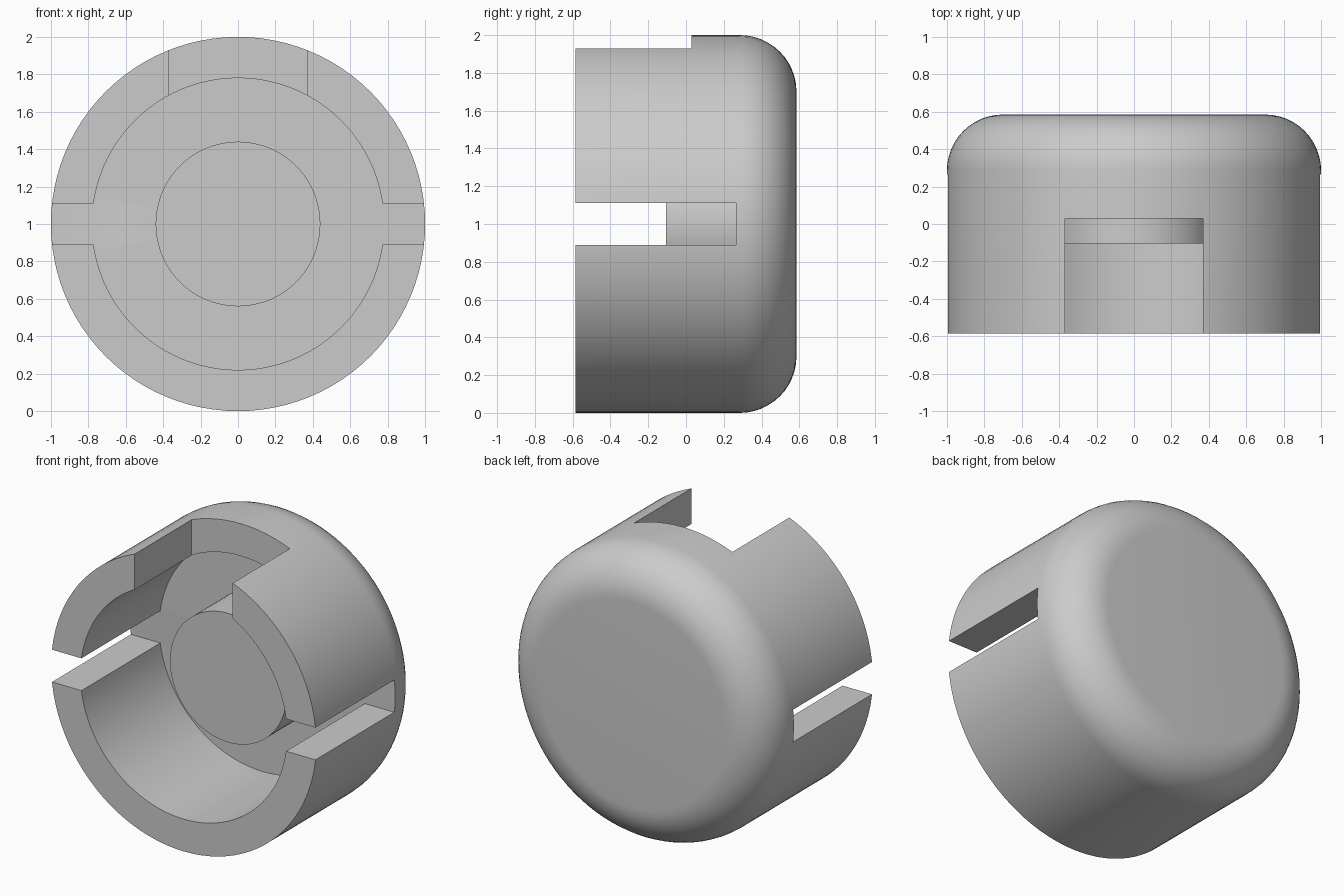
import bpy, bmesh, math
from mathutils import Matrix, Vector

cube = bpy.data.objects.get("Cube")
if cube:
    bpy.data.objects.remove(cube, do_unlink=True)

FRONT, BACK = -0.585, 0.585
FLOOR, BOSS_FRONT, NOTCH_END = 0.265, -0.105, 0.03
INNER, BOSS, FILLET = 0.78, 0.44, 0.3
CENTRE = Vector((0, 0, 1))

grey = bpy.data.materials.new("plain grey")
grey.use_nodes = True
colour = (0.6, 0.6, 0.6, 1)
grey.diffuse_color = colour
grey.node_tree.nodes["Principled BSDF"].inputs["Base Color"].default_value = colour


def add_object(name, bm):
    bmesh.ops.recalc_face_normals(bm, faces=bm.faces)
    mesh = bpy.data.meshes.new(name)
    bm.to_mesh(mesh)
    bm.free()
    mesh.materials.append(grey)
    obj = bpy.data.objects.new(name, mesh)
    bpy.context.collection.objects.link(obj)
    return obj


def lathe(name, profile, steps=96):
    """Spin (radius, y) points around the y axis."""
    bm = bmesh.new()
    verts = [bm.verts.new((r, y, 1)) for r, y in profile]
    edges = [bm.edges.new(pair) for pair in zip(verts, verts[1:])]
    bmesh.ops.spin(bm, geom=verts + edges, cent=CENTRE, axis=(0, 1, 0),
                   angle=math.tau, steps=steps, use_duplicate=False)
    bmesh.ops.remove_doubles(bm, verts=bm.verts, dist=0.0001)
    # merge the end discs into single flat faces
    for y in (BOSS_FRONT, BACK):
        hub = [v for v in bm.verts if abs(v.co.y - y) < 1e-4
               and math.hypot(v.co.x, v.co.z - 1) < 1e-3]
        bmesh.ops.dissolve_verts(bm, verts=hub)
    return add_object(name, bm)


def cut_box(target, name, low, high):
    low, high = Vector(low), Vector(high)
    bm = bmesh.new()
    bmesh.ops.create_cube(bm, size=1, matrix=Matrix.Translation((low + high) / 2)
                          @ Matrix.Diagonal((*(high - low), 1)))
    cutter = add_object(name, bm)
    cutter.hide_render = True
    mod = target.modifiers.new(name, 'BOOLEAN')
    mod.operation, mod.solver, mod.object = 'DIFFERENCE', 'EXACT', cutter
    bpy.context.view_layer.objects.active = target
    bpy.ops.object.modifier_apply(modifier=name)
    bpy.data.objects.remove(cutter, do_unlink=True)


# Cap with rounded back, hollow front and central boss
corner = [(1 - FILLET + FILLET * math.cos(a), BACK - FILLET + FILLET * math.sin(a))
          for a in (math.pi / 2 * i / 12 for i in range(13))]
cap = lathe("cap_body", [(0, BOSS_FRONT), (BOSS, BOSS_FRONT), (BOSS, FLOOR),
                         (INNER, FLOOR), (INNER, FRONT), (1, FRONT)]
            + corner + [(0, BACK)])

# Side slots down to the floor, and the wide notch at the top
for side in (-1, 1):
    xs = sorted((side * 0.6, side * 1.2))
    cut_box(cap, "slot_cutter", (xs[0], -0.8, 0.89), (xs[1], FLOOR, 1.11))
cut_box(cap, "notch_cutter", (-0.37, -0.8, 1.55), (0.37, NOTCH_END, 2.2))

bpy.ops.object.select_all(action='DESELECT')
cap.select_set(True)
bpy.context.view_layer.objects.active = cap
bpy.ops.object.shade_smooth_by_angle(angle=math.radians(30))
